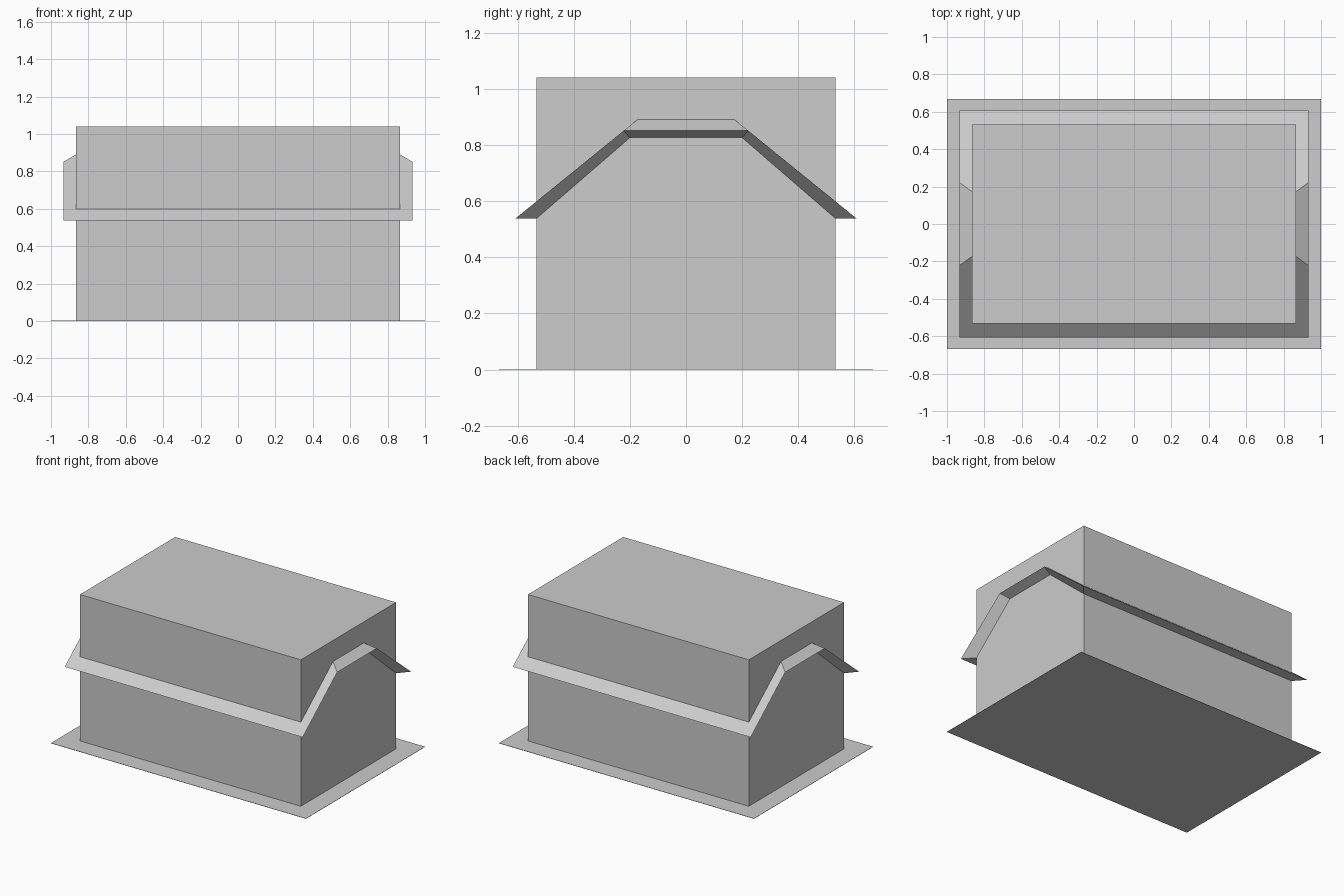
import bpy
import bmesh

default = bpy.data.objects.get("Cube")
if default:
    bpy.data.objects.remove(default, do_unlink=True)

# One plain colour for the whole building
grey = bpy.data.materials.new("light_grey")
grey.use_nodes = True
colour = (0.604, 0.604, 0.604, 1.0)
grey.diffuse_color = colour
grey.node_tree.nodes["Principled BSDF"].inputs["Base Color"].default_value = colour


def add_object(name, bm):
    bmesh.ops.recalc_face_normals(bm, faces=bm.faces)
    mesh = bpy.data.meshes.new(name)
    bm.to_mesh(mesh)
    bm.free()
    mesh.materials.append(grey)
    obj = bpy.data.objects.new(name, mesh)
    bpy.context.collection.objects.link(obj)
    return obj


def add_box(name, half_x, half_y, bottom, top):
    bm = bmesh.new()
    bmesh.ops.create_cube(bm, size=1)
    for v in bm.verts:
        v.co.x *= 2 * half_x
        v.co.y *= 2 * half_y
        v.co.z = top if v.co.z > 0 else bottom
    return add_object(name, bm)


# Ground slab and main block
PLATE = 0.002
WALL_X, WALL_Y = 0.866, 0.533
add_box("ground_slab", 1.0, 0.667, 0.0, PLATE)
add_box("main_block", WALL_X, WALL_Y, PLATE, 1.04)

# Half-hipped roof whose rim stands out around the block
EAVE_Z, RIM_X = 0.538, 0.933
bm = bmesh.new()
eave, hip, soffit, vault, ridge = {}, {}, {}, {}, {}
for sx in (-1, 1):
    ridge[sx] = bm.verts.new((sx * 0.63, 0, 1.03))
    for sy in (-1, 1):
        k = sx, sy
        eave[k] = bm.verts.new((sx * RIM_X, sy * 0.608, EAVE_Z))
        hip[k] = bm.verts.new((sx * RIM_X, sy * 0.222, 0.851))
        soffit[k] = bm.verts.new((sx * WALL_X, sy * WALL_Y, EAVE_Z))
        vault[k] = bm.verts.new((sx * WALL_X, sy * 0.2, 0.826))

for s in (-1, 1):
    a, b = (-1, s), (1, s)
    # Main slope, flat eave underside and inner slope
    bm.faces.new((eave[a], eave[b], hip[b], ridge[1], ridge[-1], hip[a]))
    bm.faces.new((eave[a], eave[b], soffit[b], soffit[a]))
    bm.faces.new((soffit[a], soffit[b], vault[b], vault[a]))
    # Small end hip and its underside
    c, d = (s, -1), (s, 1)
    bm.faces.new((hip[c], hip[d], ridge[s]))
    bm.faces.new((hip[c], hip[d], vault[d], vault[c]))
    # Bevelled undersides of the sloping end edges
    for k in (c, d):
        bm.faces.new((eave[k], hip[k], vault[k], soffit[k]))
bm.faces.new((vault[-1, -1], vault[1, -1], vault[1, 1], vault[-1, 1]))
add_object("half_hip_roof", bm)
